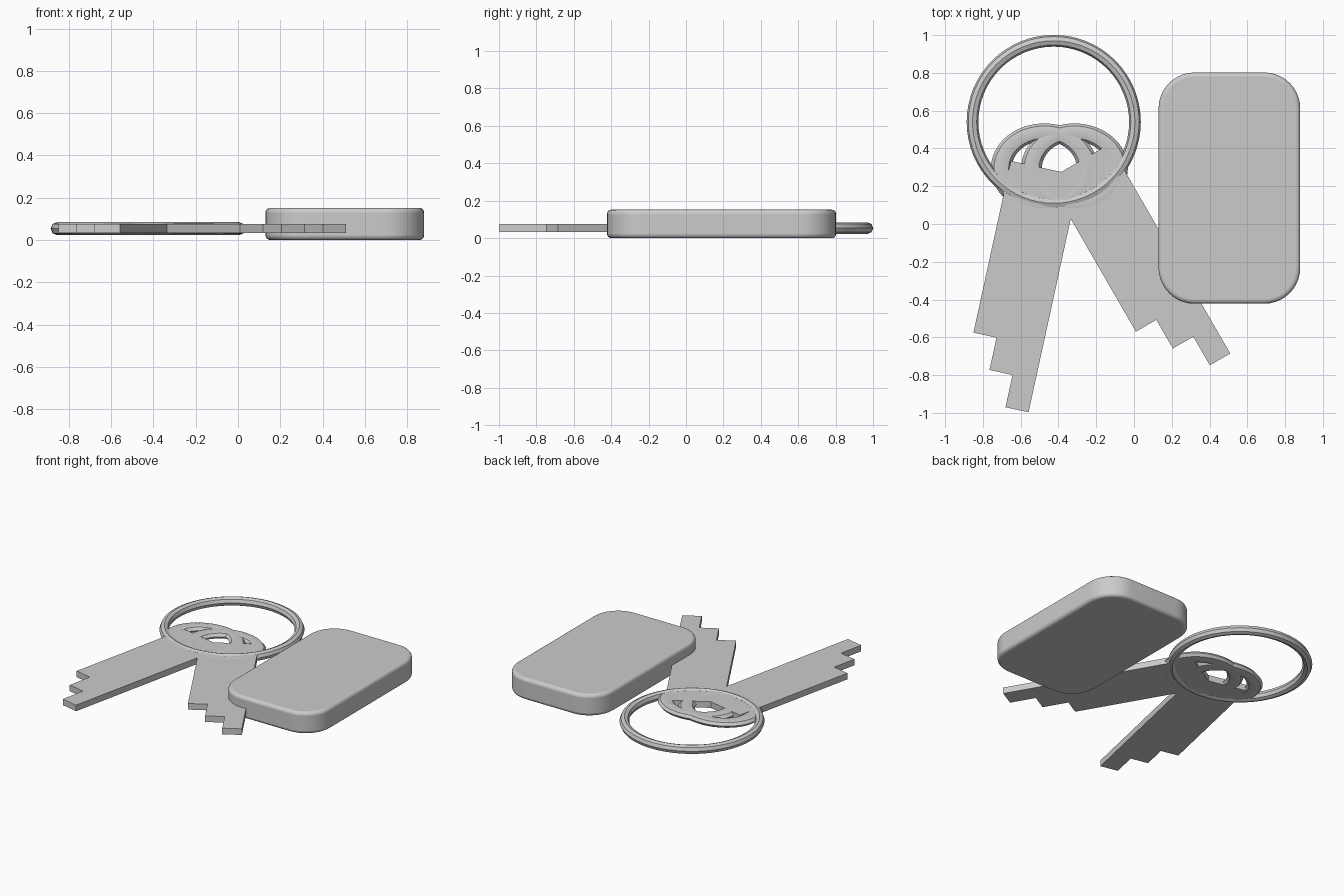
import bpy, bmesh
from math import sin, cos, pi, radians

if "Cube" in bpy.data.objects:
    bpy.data.objects.remove(bpy.data.objects["Cube"])

MID = 0.0535  # height of the keys' and ring's mid plane


def finish(name, bm, angle=None):
    bmesh.ops.recalc_face_normals(bm, faces=bm.faces)
    me = bpy.data.meshes.new(name)
    bm.to_mesh(me)
    bm.free()
    ob = bpy.data.objects.new(name, me)
    bpy.context.collection.objects.link(ob)
    if angle:
        bpy.ops.object.select_all(action='DESELECT')
        ob.select_set(True)
        bpy.context.view_layer.objects.active = ob
        bpy.ops.object.shade_smooth_by_angle(angle=radians(angle))
    return ob


def plate(name, pts, z0, z1):
    bm = bmesh.new()
    f = bm.faces.new([bm.verts.new((x, y, z0)) for x, y in pts])
    ext = bmesh.ops.extrude_face_region(bm, geom=[f])
    top = [v for v in ext['geom'] if isinstance(v, bmesh.types.BMVert)]
    bmesh.ops.translate(bm, verts=top, vec=(0, 0, z1 - z0))
    return finish(name, bm)


def ring(name, cx, cy, R, r, sy=1.0, tube_z=None, n=64, m=8):
    # faceted octagonal tube swept around an ellipse
    tz = tube_z or r
    bm = bmesh.new()
    rows = []
    for i in range(n):
        a = 2 * pi * i / n
        row = []
        for j in range(m):
            b = 2 * pi * j / m
            q = R + r * cos(b)
            row.append(bm.verts.new((cx + q * cos(a), cy + q * sin(a) * sy, MID + tz * sin(b))))
        rows.append(row)
    for i in range(n):
        p, q = rows[i], rows[(i + 1) % n]
        for j in range(m):
            k = (j + 1) % m
            bm.faces.new((p[j], q[j], q[k], p[k]))
    return finish(name, bm, 30)


def blade(name, ox, oy, deg, mirror):
    # stepped key blade; local origin is the lower corner of the short side
    s, w, L = 0.175, 0.125, 0.93
    loc = [(0, 0), (w, 0), (w, -s), (2 * w, -s), (2 * w, -2 * s), (3 * w, -2 * s), (3 * w, L), (0, L)]
    c, n = cos(radians(deg)), sin(radians(deg))
    pts = [(ox + c * x - n * y, oy + n * x + c * y) for x, y in loc]
    return plate(name, pts, 0.032, 0.075)


# Split ring
ring("key_ring", -0.425, 0.54, 0.43, 0.031)

# Two keys: oval bow and stepped blade each
for side, cx, ox, oy, deg in (("left", -0.475, -0.85, -0.575, -12.3),
                              ("right", -0.315, 0.01, -0.57, 30)):
    ring(side + "_key_bow", cx, 0.295, 0.2275, 0.055, 0.84, 0.026)
    blade(side + "_key_blade", ox, oy, deg, False)

# Rounded remote fob
rad, hx, hy = 0.19, 0.375, 0.612
outline = []
for q, (sx, sy) in enumerate(((1, 1), (-1, 1), (-1, -1), (1, -1))):
    for i in range(11):
        a = pi / 2 * (q + i / 10)
        outline.append((0.505 + sx * (hx - rad) + rad * cos(a),
                        0.19 + sy * (hy - rad) + rad * sin(a)))
fob = plate("remote_fob", outline, 0, 0.152)
bev = fob.modifiers.new("edge_round", 'BEVEL')
bev.width = 0.022
bev.segments = 4
bev.limit_method = 'ANGLE'
bev.angle_limit = radians(50)
bpy.ops.object.select_all(action='DESELECT')
fob.select_set(True)
bpy.context.view_layer.objects.active = fob
bpy.ops.object.shade_smooth_by_angle(angle=radians(40))
